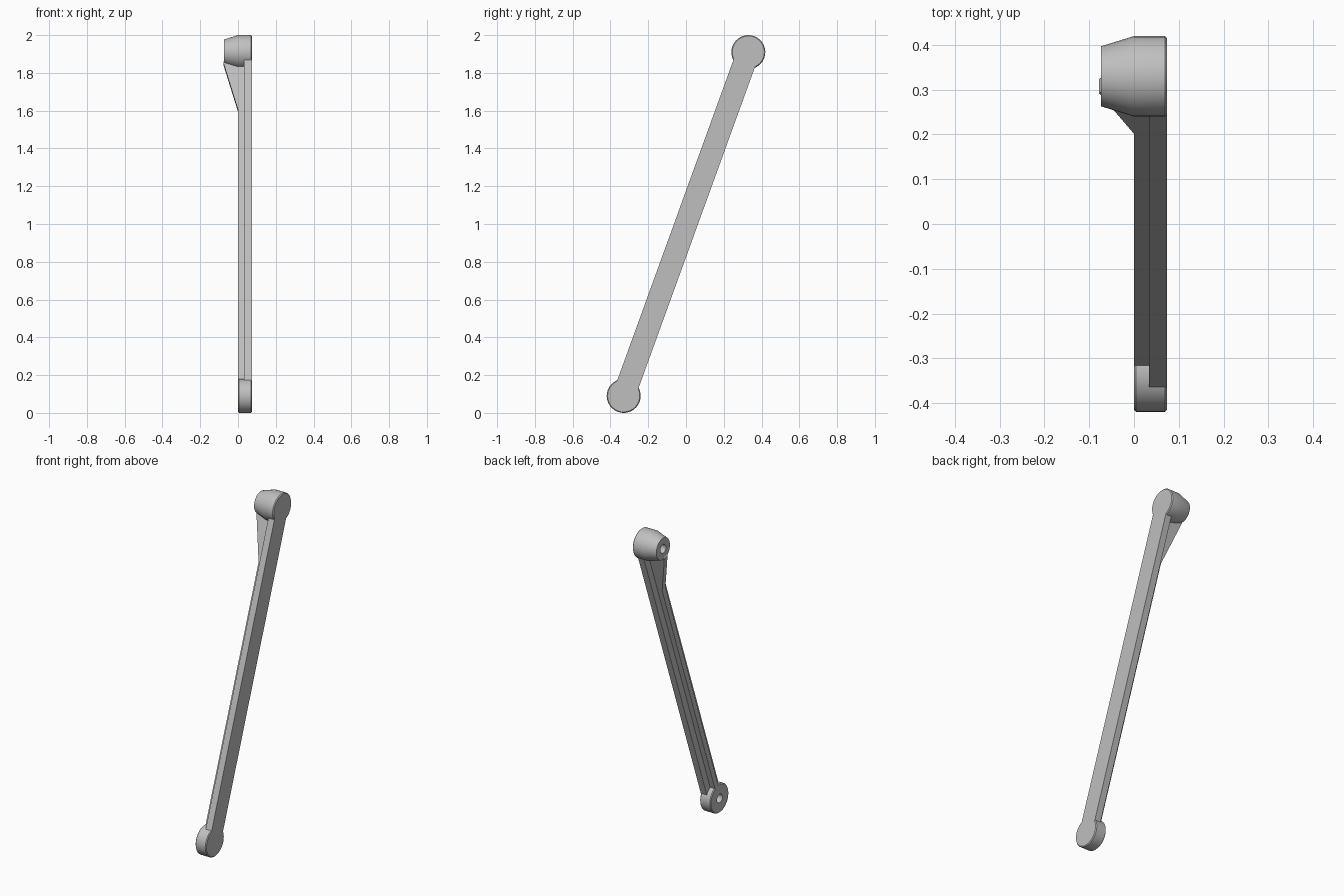
import bpy, bmesh, math
from mathutils import Matrix, Vector

cube = bpy.data.objects.get("Cube")
if cube:
    bpy.data.objects.remove(cube)

# Pivot centres (y, z) are mirrored about the middle of the link
HALF_Y, HALF_Z, MID_Z = 0.33, 0.91, 1.0
HALF = math.hypot(HALF_Y, HALF_Z)
FRAME = Matrix.Translation((0, 0, MID_Z)) @ Matrix.Rotation(-math.atan2(HALF_Y, HALF_Z), 4, 'X')
OUTER = 0.074       # flat outer side, +x
STEP = 0.033        # where the wide plate meets the narrow rib
RADIUS = 0.09
HOLE = 0.027
EDGE = 0.005

grey = bpy.data.materials.new("grey_metal")
grey.use_nodes = True
colour = (0.52, 0.52, 0.52, 1)
grey.diffuse_color = colour
grey.node_tree.nodes["Principled BSDF"].inputs["Base Color"].default_value = colour


def finish(name, bm, smooth=False):
    """Turn a bmesh drawn along the link axis into a placed object."""
    bmesh.ops.remove_doubles(bm, verts=bm.verts, dist=1e-5)
    bmesh.ops.recalc_face_normals(bm, faces=bm.faces)
    bm.transform(FRAME)
    mesh = bpy.data.meshes.new(name)
    bm.to_mesh(mesh)
    bm.free()
    mesh.materials.append(grey)
    obj = bpy.data.objects.new(name, mesh)
    bpy.context.collection.objects.link(obj)
    if smooth:
        bpy.ops.object.select_all(action='DESELECT')
        obj.select_set(True)
        bpy.context.view_layer.objects.active = obj
        bpy.ops.object.shade_smooth_by_angle(angle=math.radians(30))
    return obj


def boss(name, along, profile):
    """Lathe an (x, radius) profile about the pivot axis."""
    bm = bmesh.new()
    verts = [bm.verts.new((x, 0, along + r)) for x, r in profile]
    edges = [bm.edges.new(pair) for pair in zip(verts, verts[1:])]
    bmesh.ops.spin(bm, geom=verts + edges, cent=(0, 0, along), axis=(1, 0, 0),
                   angle=math.tau, steps=32)
    return finish(name, bm, True)


def prism(name, outline, half_width):
    """Extrude an (x, along) outline across the width of the link."""
    bm = bmesh.new()
    face = bm.faces.new([bm.verts.new((x, -half_width, s)) for x, s in outline])
    new = bmesh.ops.extrude_face_region(bm, geom=[face])["geom"]
    bmesh.ops.translate(bm, vec=Vector((0, 2 * half_width, 0)),
                        verts=[v for v in new if isinstance(v, bmesh.types.BMVert)])
    return finish(name, bm)


# Shared closed outer end of both bosses
outer_end = [(OUTER - EDGE, RADIUS), (OUTER, RADIUS - EDGE), (OUTER, 0)]

# Short lower boss with a blind pin hole on the inner side
boss("lower_boss", -HALF, [(0.05, 0), (0.05, HOLE), (0, HOLE), (0, RADIUS - EDGE),
                           (EDGE, RADIUS)] + outer_end)

# Long upper boss, tapered towards its inner end
boss("upper_boss", HALF, [(0, 0), (0, HOLE), (-0.074, HOLE), (-0.074, 0.067),
                          (0, RADIUS)] + outer_end)

# Wide outer plate and narrow inner rib make a T-shaped bar
end = HALF - 0.05
prism("bar_plate", [(STEP, -end), (OUTER, -end), (OUTER, end), (STEP, end)], 0.06)
prism("bar_rib", [(0, -end), (STEP, -end), (STEP, end), (0, end)], 0.017)

# Sloping gusset carries the rib out to the upper boss
prism("upper_gusset", [(0, HALF - 0.33), (0.01, HALF - 0.33), (0.01, HALF - 0.05),
                       (-0.07, HALF - 0.05), (-0.078, HALF - 0.064)], 0.017)
